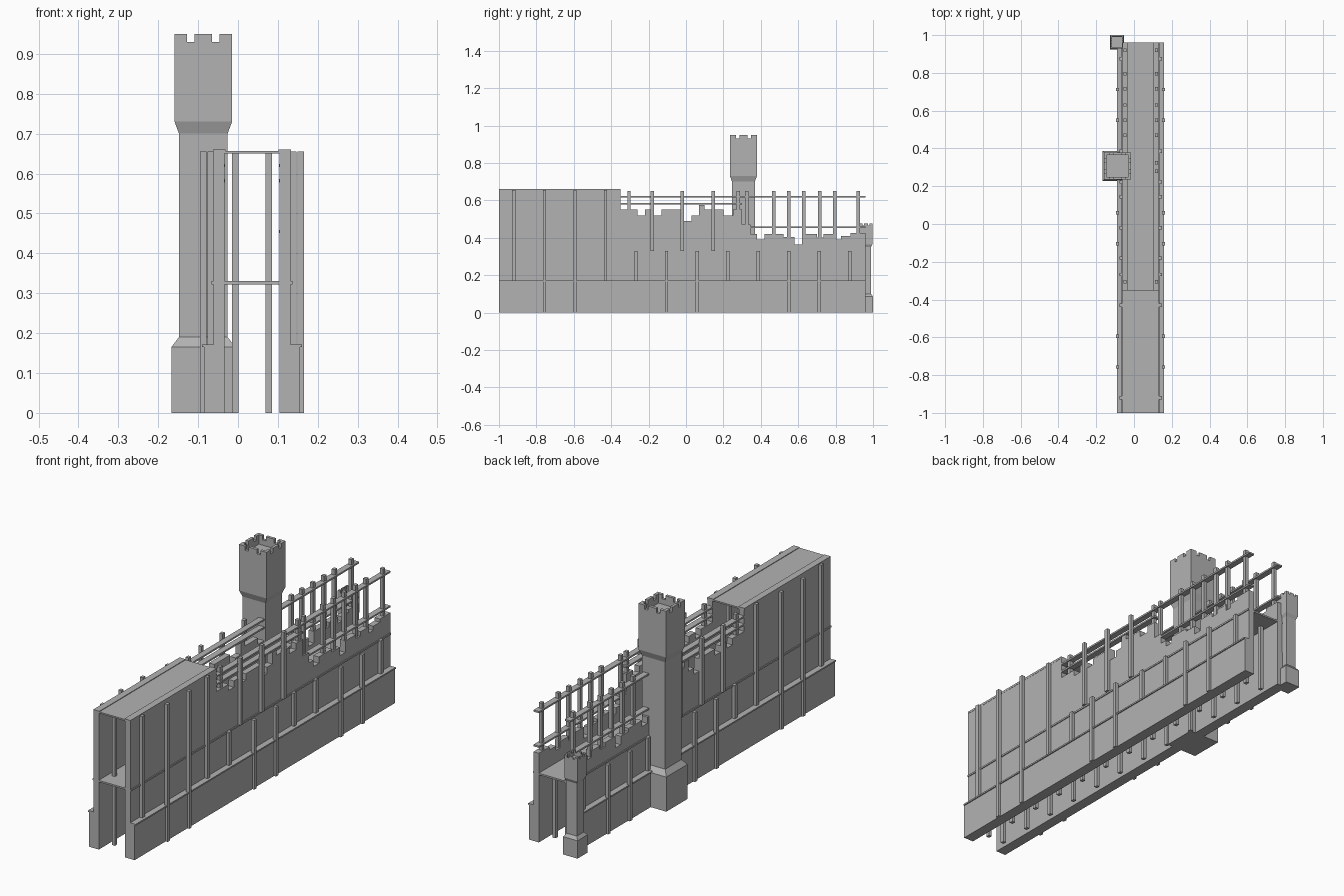
import bpy, bmesh

cube = bpy.data.objects.get("Cube")
if cube:
    bpy.data.objects.remove(cube, do_unlink=True)

stone = bpy.data.materials.new("grey stone")
stone.use_nodes = True
stone.diffuse_color = (0.45, 0.45, 0.45, 1)
stone.node_tree.nodes["Principled BSDF"].inputs["Base Color"].default_value = (0.45, 0.45, 0.45, 1)

MID = 0.035          # centre line of the passage
FRONT, BACK = -1.0, 0.96
ROOF_END = -0.35
DECK = 0.33


def finish(name, bm):
    bmesh.ops.recalc_face_normals(bm, faces=bm.faces)
    mesh = bpy.data.meshes.new(name)
    bm.to_mesh(mesh)
    bm.free()
    mesh.materials.append(stone)
    obj = bpy.data.objects.new(name, mesh)
    bpy.context.collection.objects.link(obj)


def add_box(bm, x, y, z):
    """Add a box from (min, max) ranges."""
    verts = bmesh.ops.create_cube(bm, size=1)["verts"]
    for v in verts:
        for i, (a, b) in enumerate((x, y, z)):
            v.co[i] = a + (v.co[i] + 0.5) * (b - a)


def side_range(side, a, b):
    return sorted((MID + side * a, MID + side * b))


def box(name, x, y, z):
    bm = bmesh.new()
    add_box(bm, x, y, z)
    finish(name, bm)


def post_row(name, side, inner, specs, width=0.018):
    """A row of square posts; specs hold (y, bottom, top)."""
    bm = bmesh.new()
    for y, z0, z1 in specs:
        add_box(bm, side_range(side, inner, inner + width - 0.002),
                (y - width / 2, y + width / 2), (z0, z1))
    finish(name, bm)


# Ruined wall top: each step runs to the given y at the given height
STEPS = [(-0.35, 0.655), (-0.26, 0.55), (-0.22, 0.52), (-0.17, 0.55), (-0.13, 0.52),
         (-0.01, 0.55), (0.03, 0.49), (0.07, 0.52), (0.1, 0.575), (0.2, 0.55),
         (0.25, 0.52), (0.3, 0.55), (0.345, 0.47), (0.38, 0.42), (0.42, 0.39),
         (0.52, 0.42), (0.58, 0.405), (0.62, 0.365), (0.7, 0.42), (0.735, 0.4),
         (0.8, 0.42), (0.83, 0.39), (0.88, 0.41), (BACK, 0.425)]


def ruined_wall(name, side):
    outline = [(FRONT, 0.165)]
    y = FRONT
    for end, height in STEPS:
        outline += [(y, height), (end, height)]
        y = end
    outline.append((BACK, 0.165))
    x0, x1 = side_range(side, 0.069, 0.097)
    bm = bmesh.new()
    face = bm.faces.new([bm.verts.new((x0, a, b)) for a, b in outline])
    new = bmesh.ops.extrude_face_region(bm, geom=[face])["geom"]
    bmesh.ops.translate(bm, vec=(x1 - x0, 0, 0),
                        verts=[g for g in new if isinstance(g, bmesh.types.BMVert)])
    finish(name, bm)


BAYS = [-0.92 + 0.1632 * k for k in range(12)]
LONG = {1, 2, 5, 6, 9, 10}      # bays whose posts reach the ground
RAIL_POSTS = [-0.305, 0.28, 0.325, 0.47, 0.55, 0.63, 0.715, 0.795, 0.92]


def bay_top(k):
    return 0.655 if k < 4 else DECK


for side, word in ((-1, "right"), (1, "left")):
    # Plinth, its ledge, and the wall above
    box(f"{word}_plinth", side_range(side, 0.069, 0.12), (FRONT, BACK), (0, 0.165))
    box(f"{word}_ledge", side_range(side, 0.069, 0.125), (FRONT, BACK), (0.165, 0.172))
    ruined_wall(f"{word}_wall", side)
    box(f"{word}_string_course", side_range(side, 0.09, 0.101), (FRONT, BACK), (0.322, DECK))
    # Timber posts outside, inside and on the wall top
    post_row(f"{word}_long_posts", side, 0.114,
             [(y, 0, bay_top(k)) for k, y in enumerate(BAYS) if k in LONG])
    post_row(f"{word}_short_posts", side, 0.096,
             [(y, 0.17, bay_top(k)) for k, y in enumerate(BAYS) if k not in LONG])
    post_row(f"{word}_upper_posts", side, 0.096,
             [(y, DECK, 0.65) for y in (-0.18, -0.02, 0.145)])
    post_row(f"{word}_rail_posts", side, 0.075,
             [(y, 0.5 if y < 0.3 else 0.36, 0.65) for y in RAIL_POSTS])
    post_row(f"{word}_passage_posts", side, 0.034,
             [(y, 0, 0.655 if k < 4 else 0.325) for k, y in enumerate(BAYS)])
    # Plank rails
    for label, y0, y1, z in (("top", ROOF_END, BACK, 0.62), ("middle", ROOF_END, 0.3, 0.582),
                             ("low", 0.3, BACK, 0.455)):
        box(f"{word}_{label}_rail", side_range(side, 0.068, 0.097), (y0, y1), (z - 0.004, z + 0.004))
    # Roof edge
    box(f"{word}_roof_edge", side_range(side, 0.066, 0.098), (FRONT, ROOF_END), (0.65, 0.66))

# Walkway and roof
box("deck", (MID - 0.075, MID + 0.075), (FRONT, BACK), (0.322, DECK))
box("roof", (MID - 0.069, MID + 0.069), (FRONT, ROOF_END), (0.65, 0.657))


def square_tower(name, cx, cy, profile, merlon_top):
    """Stack square rings, sink the top, then set merlons on the rim."""
    bm = bmesh.new()
    rings = []
    for h, z in profile:
        rings.append([bm.verts.new((cx + sx * h, cy + sy * h, z))
                      for sx, sy in ((-1, -1), (1, -1), (1, 1), (-1, 1))])
    for low, high in zip(rings, rings[1:]):
        for i in range(4):
            j = (i + 1) % 4
            bm.faces.new((low[i], low[j], high[j], high[i]))
    bm.faces.new(rings[0])
    bm.faces.new(rings[-1])
    finish(name, bm)

    outer, rim_z = profile[-3]
    inner = profile[-2][0]
    corner, half_mid = outer * 0.56, outer * 0.3
    bm = bmesh.new()
    z = (rim_z, merlon_top)
    for s in (-1, 1):
        rim_x = sorted((cx + s * inner, cx + s * outer))
        rim_y = sorted((cy + s * inner, cy + s * outer))
        add_box(bm, rim_x, (cy - half_mid, cy + half_mid), z)
        add_box(bm, (cx - half_mid, cx + half_mid), rim_y, z)
        for t in (-1, 1):
            add_box(bm, rim_x, sorted((cy + t * corner, cy + t * outer)), z)
            add_box(bm, sorted((cx + t * corner, cx + t * inner)), rim_y, z)
    finish(name + "_merlons", bm)


# Tall tower beside the wall and the small one at its rear corner
square_tower("tall_tower", -0.087, 0.307,
             [(0.08, 0), (0.08, 0.165), (0.061, 0.19), (0.061, 0.7), (0.072, 0.73),
              (0.072, 0.93), (0.058, 0.93), (0.058, 0.905)], 0.95)
square_tower("small_tower", -0.09, 0.962,
             [(0.038, 0), (0.038, 0.085), (0.027, 0.1), (0.027, 0.35), (0.034, 0.365),
              (0.034, 0.465), (0.027, 0.465), (0.027, 0.45)], 0.475)
